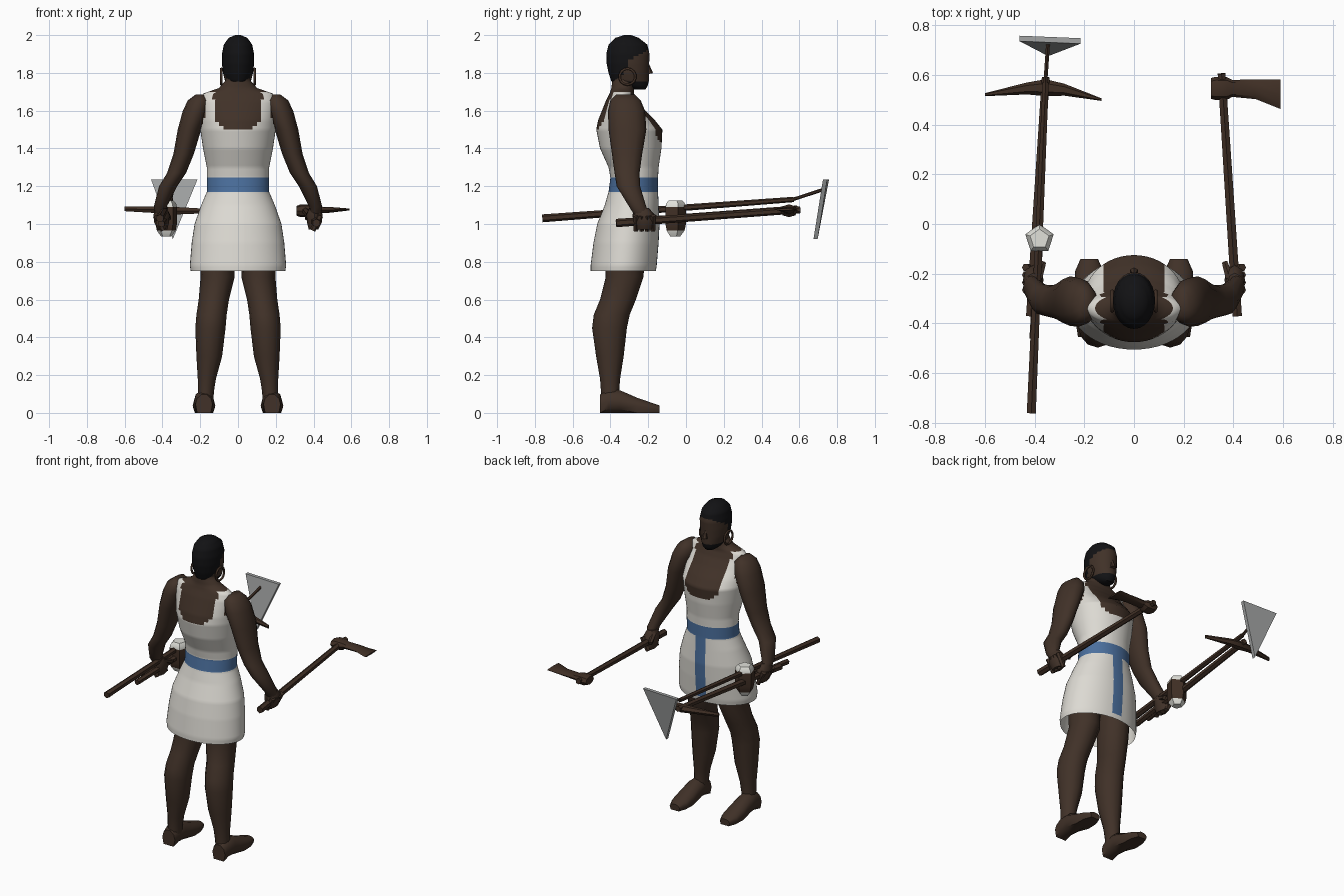
import bpy, bmesh, math
from mathutils import Vector

cube = bpy.data.objects.get("Cube")
if cube:
    bpy.data.objects.remove(cube)


def material(name, rgb):
    m = bpy.data.materials.new(name)
    m.use_nodes = True
    m.diffuse_color = (*rgb, 1)
    bsdf = m.node_tree.nodes["Principled BSDF"]
    bsdf.inputs["Base Color"].default_value = (*rgb, 1)
    bsdf.inputs["Roughness"].default_value = 0.9
    return m


SKIN = material("dark skin", (0.052, 0.031, 0.021))
CLOTH = material("white linen", (0.72, 0.70, 0.65))
BLUE = material("blue sash", (0.07, 0.16, 0.34))
HAIR = material("black hair", (0.006, 0.006, 0.007))
WOOD = material("brown wood", (0.050, 0.028, 0.018))
METAL = material("grey metal", (0.36, 0.37, 0.37))
STONE = material("pale stone", (0.75, 0.75, 0.70))


def finish(name, bm, mats, rule=None, angle=50):
    """Turn a bmesh into an object, colouring faces by a rule on their centre."""
    bmesh.ops.recalc_face_normals(bm, faces=bm.faces)
    if rule:
        for f in bm.faces:
            f.material_index = rule(f.calc_center_median())
    me = bpy.data.meshes.new(name)
    bm.to_mesh(me)
    bm.free()
    for m in mats:
        me.materials.append(m)
    ob = bpy.data.objects.new(name, me)
    bpy.context.collection.objects.link(ob)
    bpy.ops.object.select_all(action="DESELECT")
    ob.select_set(True)
    bpy.context.view_layer.objects.active = ob
    bpy.ops.object.shade_smooth_by_angle(angle=math.radians(angle))
    return ob


def loft(rings, n=12, axis="z", caps=(True, True), step=None, phase=0.0):
    """Skin elliptical rings (x, y, z, radius a, radius b) across an axis."""
    if step:
        fine = []
        for a, b in zip(rings, rings[1:]):
            k = max(1, math.ceil(abs(b[2] - a[2]) / step))
            fine += [[p + (q - p) * i / k for p, q in zip(a, b)] for i in range(k)]
        rings = fine + [rings[-1]]
    u, v = {"x": ((0, 1, 0), (0, 0, 1)), "y": ((1, 0, 0), (0, 0, 1)),
            "z": ((1, 0, 0), (0, 1, 0))}[axis]
    u, v = Vector(u), Vector(v)
    bm = bmesh.new()
    loops = []
    for x, y, z, ra, rb in rings:
        angles = [math.tau * i / n + phase for i in range(n)]
        loops.append([bm.verts.new(Vector((x, y, z)) + u * ra * math.cos(t) + v * rb * math.sin(t))
                      for t in angles])
    for a, b in zip(loops, loops[1:]):
        for i in range(n):
            j = (i + 1) % n
            bm.faces.new((a[i], a[j], b[j], b[i]))
    for use, lp in zip(caps, (loops[0], loops[-1])):
        if use:
            bm.faces.new(lp)
    return bm


def rod(name, p, q, r1, r2, mat, n=6):
    p, q = Vector(p), Vector(q)
    bm = bmesh.new()
    bmesh.ops.create_cone(bm, cap_ends=True, segments=n, radius1=r1, radius2=r2, depth=(q - p).length)
    turn = (q - p).to_track_quat("Z", "Y").to_matrix()
    bmesh.ops.rotate(bm, matrix=turn, verts=bm.verts)
    bmesh.ops.translate(bm, vec=(p + q) / 2, verts=bm.verts)
    return finish(name, bm, [mat])


def profile(rows):
    """Rows of height, half width, rear y, forward y."""
    return [(0, (b + f) / 2, z, w, (f - b) / 2) for z, w, b, f in rows]


# Torso and tunic: one body with the clothing coloured in
torso = profile([
    (0.75, .25, -.505, -.16), (0.78, .255, -.505, -.155), (0.9, .245, -.49, -.145),
    (1.0, .23, -.47, -.14), (1.1, .195, -.43, -.145), (1.17, .165, -.41, -.148),
    (1.245, .165, -.40, -.148), (1.3, .165, -.41, -.145), (1.4, .185, -.455, -.13),
    (1.5, .20, -.475, -.125), (1.55, .20, -.465, -.165), (1.6, .20, -.445, -.215),
    (1.65, .20, -.425, -.255), (1.69, .185, -.405, -.275), (1.72, .10, -.395, -.275),
    (1.76, .066, -.39, -.275), (1.80, .062, -.39, -.275)])


def tunic_rule(c):
    front = c.y > -.3
    x = abs(c.x)
    if 1.17 < c.z < 1.245:
        return 2
    if front and x < .036 and .785 < c.z < 1.2:
        return 2
    if c.z > 1.70:
        return 0
    bottom = 1.435 if front else 1.505
    if c.z > bottom and x < min(.128, .075 + (c.z - bottom)):
        return 0
    outer = .2 - .35 * (c.z - 1.5) if c.z < 1.6 else .165 + .25 * (c.z - 1.6)
    return 0 if c.z > 1.5 and x > outer else 1


bm = loft(torso, n=48, caps=(False, True), step=.012)
for side in (-.036, .036):
    bmesh.ops.bisect_plane(bm, geom=bm.verts[:] + bm.edges[:] + bm.faces[:],
                           plane_co=(side, 0, 0), plane_no=(1, 0, 0))
finish("torso_and_tunic", bm, [SKIN, CLOTH, BLUE], tunic_rule)

# Head with hair and beard
head = profile([
    (1.712, .03, -.28, -.215), (1.73, .052, -.33, -.203), (1.755, .068, -.395, -.197),
    (1.80, .08, -.41, -.197), (1.85, .085, -.42, -.195), (1.90, .085, -.422, -.193),
    (1.95, .075, -.41, -.205), (1.985, .05, -.375, -.25), (2.0, .015, -.33, -.29)])


def hair_rule(c):
    if c.z > 1.92 or (c.z < 1.752 and c.y > -.31):
        return 1
    if c.z > 1.88:
        return int(c.y < -.196 - (1.92 - c.z) * 2.2)
    return int(c.y < -.284 - (1.88 - c.z) * .6)


finish("head", loft(head, n=24, step=.012), [SKIN, HAIR], hair_rule)
rod("nose", (0, -.205, 1.855), (0, -.192, 1.795), .006, .018, SKIN)

for s, side in ((1, "left"), (-1, "right")):
    # Earring, hanging from the ear
    bpy.ops.mesh.primitive_torus_add(major_segments=14, minor_segments=5, major_radius=.042,
                                     minor_radius=.007, location=(s * .088, -.31, 1.78),
                                     rotation=(0, math.pi / 2, 0))
    ring = bpy.context.object
    ring.name = side + "_earring"
    ring.data.materials.append(WOOD)
    bpy.ops.object.shade_smooth()

    # Arm
    arm = [(.20, -.32, 1.685, .025, .05), (.205, -.32, 1.655, .06, .08), (.222, -.315, 1.6, .07, .098),
           (.257, -.31, 1.5, .062, .10), (.288, -.312, 1.37, .054, .08), (.325, -.312, 1.27, .05, .066),
           (.37, -.305, 1.2, .048, .062), (.412, -.255, 1.09, .034, .045), (.408, -.235, 1.05, .03, .04)]
    finish(side + "_arm", loft([(s * x, y, z, a, b) for x, y, z, a, b in arm]), [SKIN])

    # Fist: palm, curled fingers and thumb
    palm = [(.405, -.235, 1.085, .028, .038), (.405, -.225, 1.05, .042, .058),
            (.405, -.22, 1.01, .04, .06), (.40, -.22, .97, .025, .045)]
    finish(side + "_palm", loft([(s * x, y, z, a, b) for x, y, z, a, b in palm], n=8), [SKIN])
    for i in range(4):
        y = -.265 + i * .03
        rod(f"{side}_finger_{i + 1}", (s * .435, y, 1.045), (s * .395, y, .965), .017, .014, SKIN)
    rod(side + "_thumb", (s * .385, -.22, 1.06), (s * .365, -.155, 1.03), .018, .013, SKIN)

    # Leg
    leg = [(.115, -.32, .95, .095, .11), (.108, -.325, .72, .09, .10), (.128, -.36, .6, .08, .095),
           (.14, -.393, .52, .08, .095), (.146, -.405, .45, .08, .092), (.152, -.403, .3, .068, .073),
           (.165, -.402, .18, .048, .053), (.17, -.402, .11, .042, .048), (.172, -.40, .05, .042, .048)]
    finish(side + "_leg", loft([(s * x, y, z, a, b) for x, y, z, a, b in leg]), [SKIN])

    # Foot, flattened against the ground
    foot = [(-.455, .045, .045, .055), (-.41, .06, .052, .065), (-.35, .058, .055, .065),
            (-.26, .038, .06, .045), (-.19, .026, .057, .032), (-.14, .02, .035, .02)]
    bm = loft([(s * .18, y, z, a, b) for y, z, a, b in foot], n=10, axis="y")
    for v in bm.verts:
        v.co.z = 0 if v.co.z < .018 else v.co.z
    finish(side + "_foot", bm, [SKIN])

# Axe in the left hand
rod("axe_handle", (.415, -.37, 1.005), (.352, .605, 1.075), .022, .018, WOOD)
blade = [(.31, .545, 1.07, .042, .025), (.33, .545, 1.07, .047, .034), (.375, .545, 1.07, .045, .034),
         (.395, .545, 1.073, .034, .02), (.49, .542, 1.075, .04, .015), (.59, .522, 1.077, .06, .005)]
finish("axe_head", loft(blade, n=8, axis="x"), [WOOD], angle=30)

# Pick in the right hand
rod("pick_handle", (-.415, -.37, 1.005), (-.355, .59, 1.08), .022, .018, WOOD)
pick = [(-.6, .52, 1.08, .006, .014), (-.43, .545, 1.075, .024, .02), (-.355, .548, 1.07, .034, .024),
        (-.28, .54, 1.07, .024, .02), (-.13, .50, 1.068, .005, .012)]
finish("pick_head", loft(pick, n=6, axis="x"), [WOOD], angle=30)

# Hammer with pale ends
rod("hammer_handle", (-.405, -.46, 1.0), (-.38, -.06, 1.03), .018, .018, WOOD)
barrel = [(-.38, -.06, z, r, r) for z, r in ((.935, .03), (.965, .052), (1.0, .06),
                                            (1.09, .06), (1.108, .055), (1.125, .04))]
finish("hammer_head", loft(barrel, n=5, phase=math.pi / 2), [WOOD, STONE],
       lambda c: int(c.z > 1.092 or c.z < .966), angle=30)

# Hoe carried along the right side
rod("hoe_handle", (-.413, -.76, 1.03), (-.355, .57, 1.13), .021, .014, WOOD)
rod("hoe_shank", (-.357, .56, 1.128), (-.345, .735, 1.185), .009, .009, WOOD)
bm = bmesh.new()
near, far = ([bm.verts.new(p) for p in ((-.46, y + .005, 1.235), (-.215, y - .005, 1.235),
                                        (-.345, y - .055, .92))] for y in (.73, .752))
bm.faces.new(near)
bm.faces.new(far)
for i in range(3):
    j = (i + 1) % 3
    bm.faces.new((near[i], near[j], far[j], far[i]))
finish("hoe_blade", bm, [METAL], angle=20)
